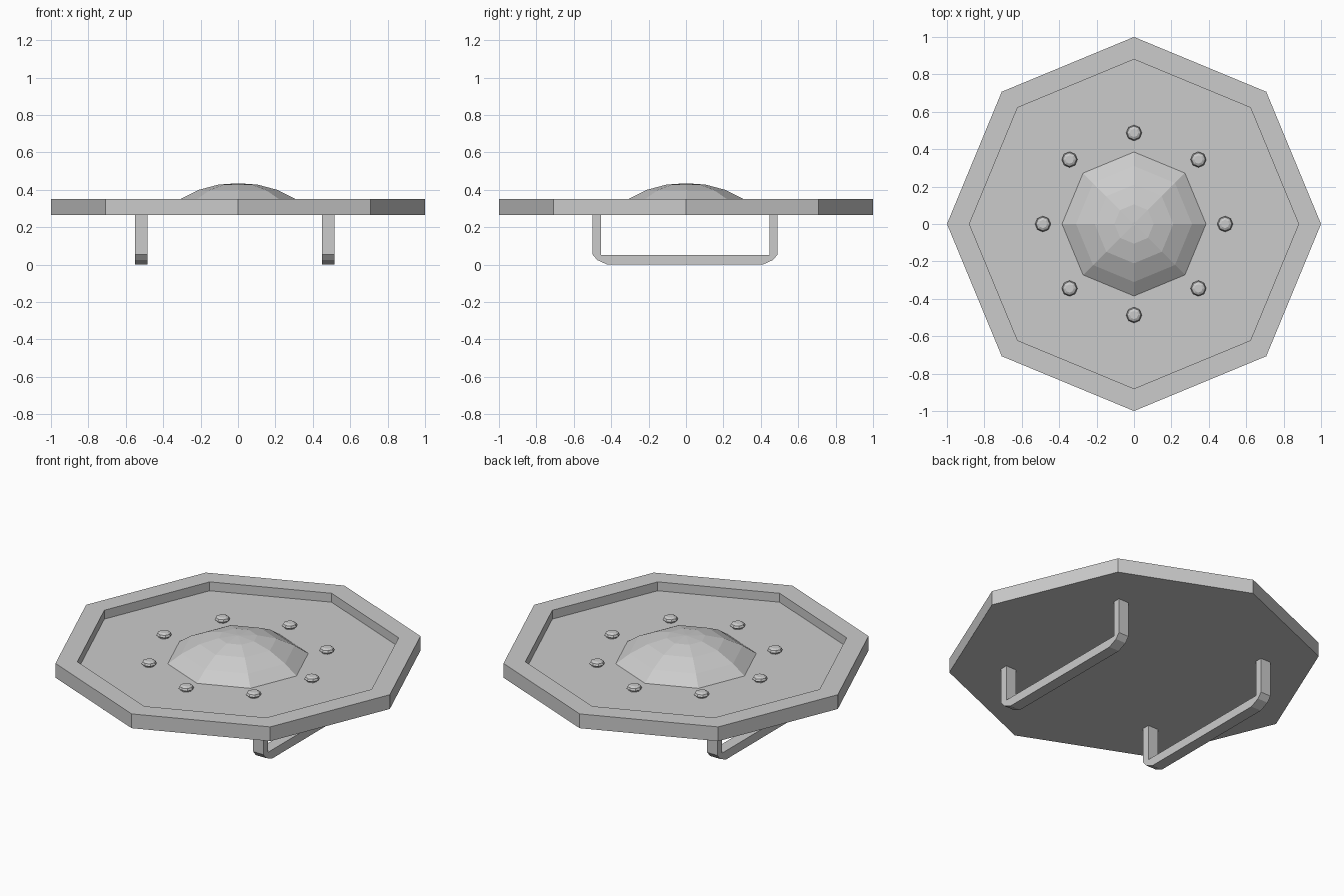
import bpy, bmesh
from math import sin, cos, pi, tau

if "Cube" in bpy.data.objects:
    bpy.data.objects.remove(bpy.data.objects["Cube"])

FLOOR = 0.297


def finish(bm, name):
    bmesh.ops.remove_doubles(bm, verts=bm.verts, dist=1e-5)
    bmesh.ops.recalc_face_normals(bm, faces=bm.faces)
    me = bpy.data.meshes.new(name)
    bm.to_mesh(me)
    bm.free()
    ob = bpy.data.objects.new(name, me)
    bpy.context.collection.objects.link(ob)
    return ob


def octagonal_lathe(name, profile, location=(0, 0, 0), sides=8):
    """Revolve (radius, z) points into a flat-faced, capped solid."""
    bm = bmesh.new()
    rings = [[bm.verts.new((r * cos(tau * i / sides), r * sin(tau * i / sides), z))
              for i in range(sides)] for r, z in profile]
    for a, b in zip(rings, rings[1:]):
        for i in range(sides):
            j = (i + 1) % sides
            bm.faces.new((a[i], a[j], b[j], b[i]))
    bm.faces.new(rings[0])
    bm.faces.new(rings[-1])
    ob = finish(bm, name)
    ob.location = location
    return ob


def extrude_along_x(name, outline, x0, x1):
    """Extrude a closed (y, z) outline between two x positions."""
    bm = bmesh.new()
    face = bm.faces.new([bm.verts.new((x0, y, z)) for y, z in outline])
    new = bmesh.ops.extrude_face_region(bm, geom=[face], use_keep_orig=True)["geom"]
    verts = [g for g in new if isinstance(g, bmesh.types.BMVert)]
    bmesh.ops.translate(bm, verts=verts, vec=(x1 - x0, 0, 0))
    return finish(bm, name)


# Plate with a raised rim
octagonal_lathe("plate", [(1, 0.265), (1, 0.35), (0.88, 0.35), (0.88, FLOOR)])

# Central dome
octagonal_lathe("dome", [(0.385, FLOOR - 0.01), (0.385, FLOOR), (0.31, 0.35),
                         (0.21, 0.40), (0.105, 0.428), (0.01, 0.435)])

# Ring of bolts
for i in range(8):
    a = i * pi / 4
    octagonal_lathe(f"bolt_{i + 1}",
                    [(0.03, FLOOR - 0.005), (0.03, FLOOR + 0.004), (0.042, FLOOR + 0.012),
                     (0.036, FLOOR + 0.024), (0.022, FLOOR + 0.031)],
                    (0.487 * cos(a), 0.487 * sin(a), 0))

# Handles underneath: U-shaped bars with clipped lower corners
U = [(-0.5, 0.27), (-0.5, 0.055), (-0.475, 0.025), (-0.42, 0), (0.41, 0),
     (0.465, 0.025), (0.49, 0.055), (0.49, 0.27), (0.447, 0.27), (0.447, 0.052),
     (-0.455, 0.052), (-0.455, 0.27)]
extrude_along_x("left_handle", U, -0.55, -0.483)
extrude_along_x("right_handle", U, 0.45, 0.517)
